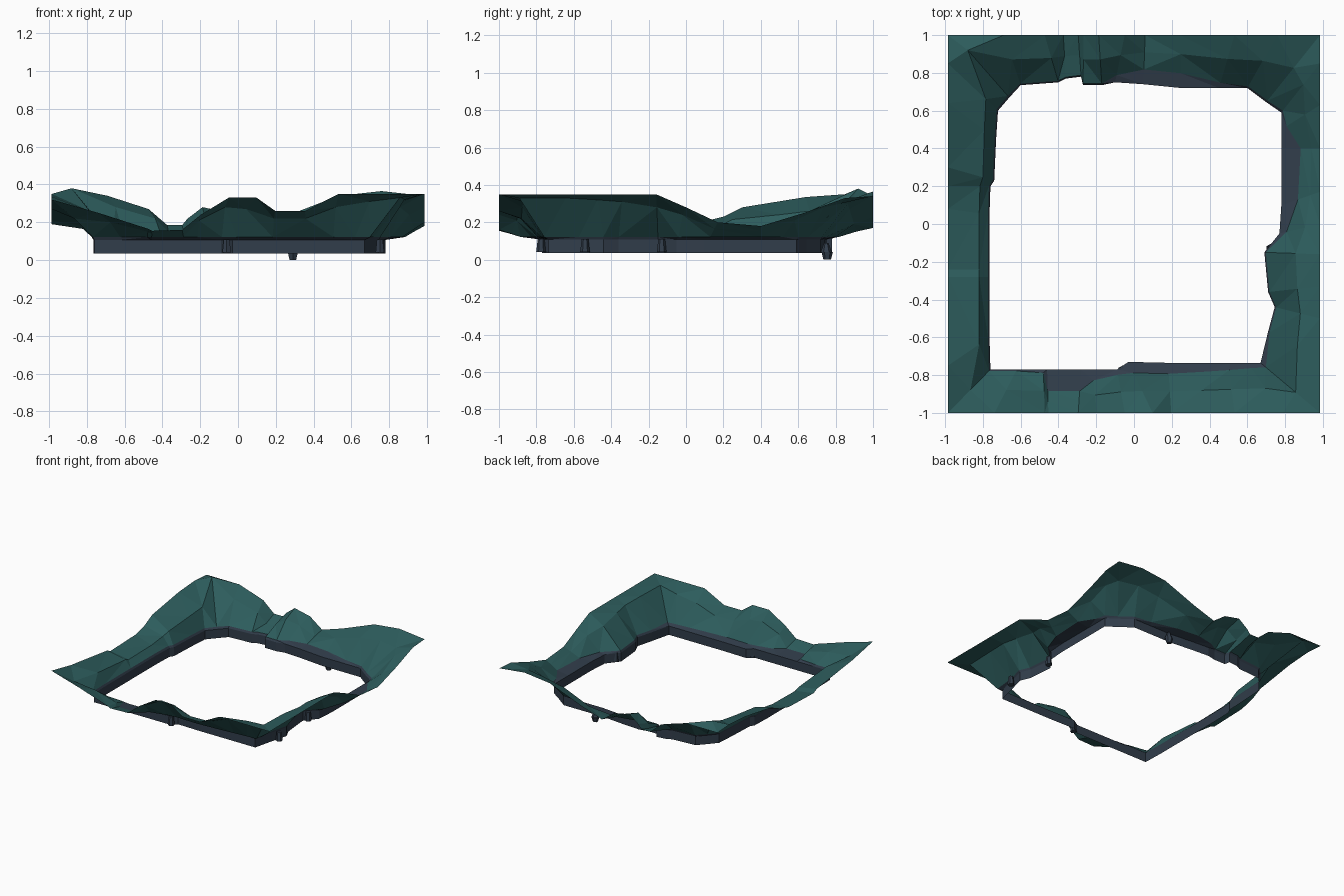
import bpy, bmesh, math
from mathutils import Vector

if "Cube" in bpy.data.objects:
    bpy.data.objects.remove(bpy.data.objects["Cube"])

def material(name, col):
    m = bpy.data.materials.new(name)
    m.diffuse_color = (*col, 1)
    m.use_nodes = True
    m.node_tree.nodes["Principled BSDF"].inputs["Base Color"].default_value = m.diffuse_color
    return m

moss = material("teal_moss", (0.026, 0.108, 0.108))
slate = material("slate_rock", (0.031, 0.047, 0.070))

HX, HY = 0.985, 1.0          # half size of the outer border
Z_BOTTOM, Z_LIP, Z_LEDGE = 0.035, 0.107, 0.122

# Cross-section stations along each side, counter-clockwise:
# (outer position, outer height, inner position, inner offset, ledge width, mid height)
front = [(-1, .32, -.76, .77, 0, .22), (-.75, .25, -.62, .77, 0, .20),
         (-.48, .165, -.48, .77, .01, .15), (-.46, .155, -.46, .77, .11, .138),
         (-.30, .16, -.28, .77, .11, .14), (-.20, .24, -.22, .77, .05, .21),
         (-.05, .33, -.09, .77, .02, .28), (.10, .33, -.03, .73, .05, .27),
         (.20, .26, .18, .735, .05, .22), (.36, .26, .36, .735, .04, .22),
         (.54, .35, .50, .735, .03, .28), (.80, .35, .60, .735, .02, .31)]
right = [(-1, .35, -.735, .67, .02, .33), (-.70, .35, -.57, .71, 0, .33),
         (-.50, .35, -.44, .745, 0, .32), (-.33, .35, -.36, .71, 0, .31),
         (-.16, .35, -.15, .69, 0, .28), (0, .28, -.05, .77, .03, .24),
         (.17, .20, .10, .78, .08, .165), (.40, .18, .40, .78, .10, .155),
         (.63, .25, .50, .78, .02, .21), (.85, .33, .59, .78, 0, .28)]
back = [(1, .34, .70, .645, 0, .30), (.77, .365, .60, .72, 0, .30),
        (.54, .34, .45, .72, .02, .27), (.25, .23, .25, .72, .07, .19),
        (.06, .17, .05, .74, .07, .15), (-.05, .25, -.10, .75, .03, .21),
        (-.19, .28, -.17, .735, 0, .24), (-.27, .22, -.27, .735, 0, .18),
        (-.30, .185, -.28, .78, 0, .15), (-.38, .185, -.36, .77, 0, .15),
        (-.48, .27, -.40, .75, 0, .22), (-.70, .34, -.60, .735, 0, .28)]
left = [(1, .34, .67, .66, 0, .25), (.85, .35, .60, .72, 0, .26),
        (.64, .335, .45, .73, 0, .24), (.30, .28, .23, .74, 0, .215),
        (.20, .23, .20, .76, 0, .19), (.08, .20, .05, .765, 0, .17),
        (-.24, .19, -.24, .765, 0, .165), (-.28, .21, -.28, .765, 0, .18),
        (-.75, .27, -.60, .765, 0, .21)]

# side rule: (rows, along/offset to xy, outer half length, outer offset, mid fraction)
sides = [(front, lambda a, d: (a, -d), HX, HY, .45),
         (right, lambda a, d: (d, a), HY, HX, .55),
         (back, lambda a, d: (a, d), HX, HY, .5),
         (left, lambda a, d: (-d, a), HY, HX, .22)]

stations = []
for rows, place, half, edge, frac in sides:
    for oa, oz, ia, off, ledge, mz in rows:
        inner = Vector(place(ia, off))
        outer = Vector(place(oa * half, edge))
        shelf = inner + (outer - inner) * min(.5, (ledge + .008) / (edge - off))
        mid = shelf + (outer - shelf) * frac
        stations.append([(*inner, Z_BOTTOM), (*inner, Z_LIP), (*shelf, Z_LEDGE),
                         (*mid, mz), (*outer, oz)])
# raised knoll near the back-left corner
for st in stations:
    if st[4][0] < -.9 and st[4][1] > .95:
        st[3] = (-.88, .92, .38)

def strip(name, first, last, mat):
    """Join neighbouring cross-sections into a closed ring of faces."""
    bm = bmesh.new()
    rings = [[bm.verts.new(p) for p in st[first:last + 1]] for st in stations]
    for a, b in zip(rings, rings[1:] + rings[:1]):
        for i in range(last - first):
            bm.faces.new((a[i], a[i + 1], b[i + 1], b[i]))
    bmesh.ops.triangulate(bm, faces=bm.faces[:])
    bmesh.ops.recalc_face_normals(bm, faces=bm.faces[:])
    if sum(f.normal.z * f.calc_area() for f in bm.faces) < 0:
        bmesh.ops.reverse_faces(bm, faces=bm.faces[:])
    me = bpy.data.meshes.new(name)
    bm.to_mesh(me)
    bm.free()
    me.materials.append(mat)
    ob = bpy.data.objects.new(name, me)
    bpy.context.collection.objects.link(ob)

strip("rock_wall", 0, 2, slate)      # inner wall and its ledge
strip("mossy_slope", 2, 4, moss)     # sloping bank up to the border

def stone(name, x, y, z0, z1, r_low, r_high):
    """Small tapered stone set in the wall."""
    bpy.ops.mesh.primitive_cone_add(vertices=6, radius1=r_low, radius2=r_high,
                                    depth=z1 - z0, location=(x, y, (z0 + z1) / 2))
    ob = bpy.context.object
    ob.name = name
    ob.data.materials.append(slate)

# hanging stone: pointed cap above, tapering foot below
stone("hanging_stone_top", .29, .75, .04, .09, .03, .012)
stone("hanging_stone_foot", .29, .755, 0, .04, .02, .03)
for i, (x, y) in enumerate([(.75, -.54), (.725, -.13), (-.06, -.775)]):
    stone(f"wall_stone_{i + 1}", x, y, .04, .11, .026, .018)
